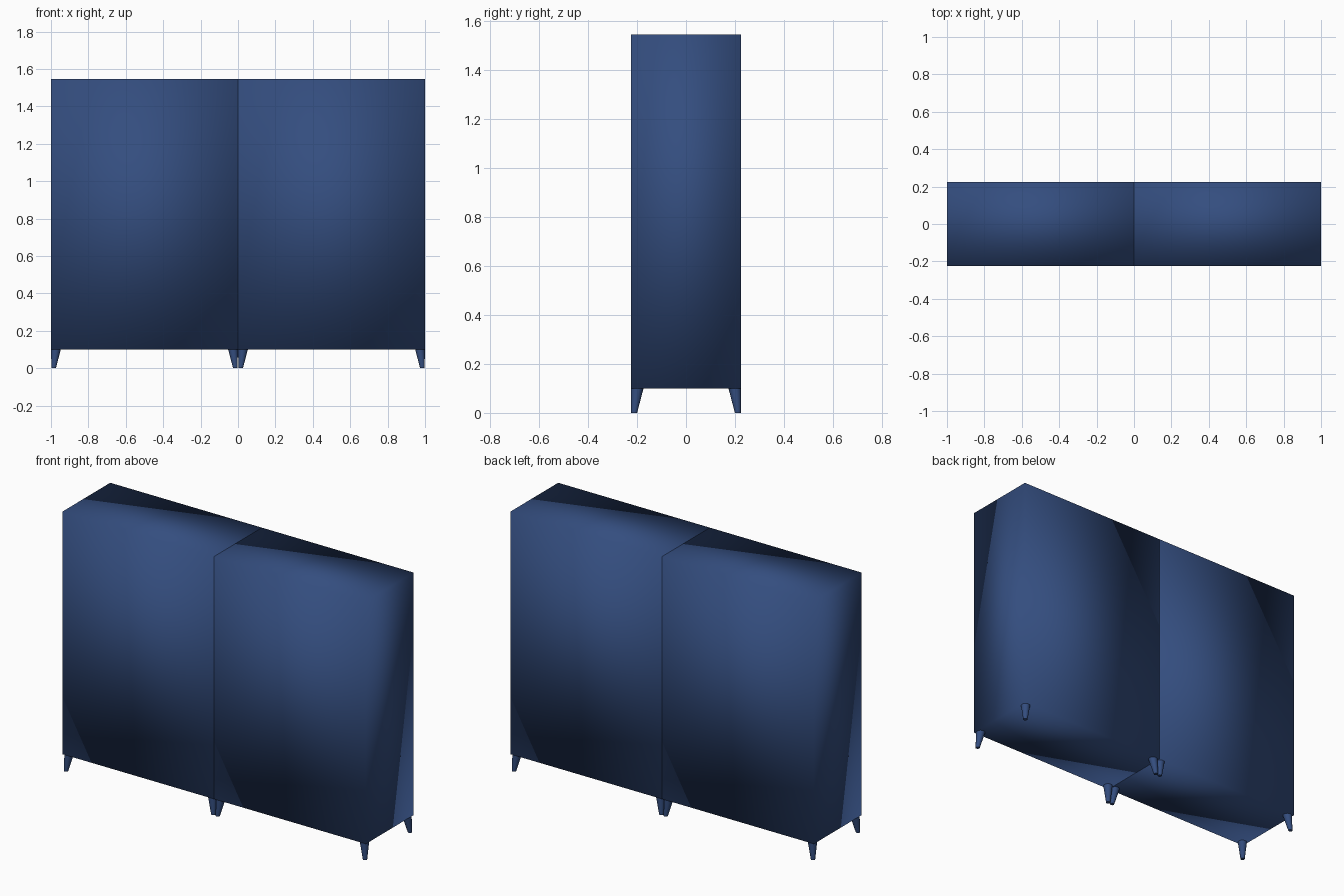
import bpy, bmesh
from mathutils import Vector, Matrix

if "Cube" in bpy.data.objects:
    bpy.data.objects.remove(bpy.data.objects["Cube"])

blue = bpy.data.materials.new("navy blue")
blue.diffuse_color = (0.034, 0.075, 0.212, 1)
blue.use_nodes = True
blue.node_tree.nodes["Principled BSDF"].inputs["Base Color"].default_value = blue.diffuse_color

BASE, TOP, HALF_DEPTH = 0.1, 1.545, 0.225


def make_object(name, bm):
    bmesh.ops.recalc_face_normals(bm, faces=bm.faces)
    for f in bm.faces:
        f.smooth = True
    mesh = bpy.data.meshes.new(name)
    bm.to_mesh(mesh)
    bm.free()
    mesh.materials.append(blue)
    obj = bpy.data.objects.new(name, mesh)
    bpy.context.collection.objects.link(obj)
    return obj


def cabinet(name, cx):
    # Soft-shaded closed box
    bm = bmesh.new()
    bmesh.ops.create_cube(bm, size=1, matrix=Matrix.Translation((cx, 0, (BASE + TOP) / 2))
                          @ Matrix.Diagonal((1, HALF_DEPTH * 2, TOP - BASE, 1)))
    make_object(name + "_cabinet_body", bm)
    # Tapered feet, slanting towards the outer corners
    for sx in (-1, 1):
        for sy in (-1, 1):
            bm = bmesh.new()
            rings = []
            for z, r, inset in ((0, 0.012, 0.0145), (BASE, 0.026, 0.0265)):
                c = Vector((cx + sx * (0.5 - inset), sy * (HALF_DEPTH - inset + 0.001), z))
                ring = bmesh.ops.create_circle(bm, segments=16, radius=r, cap_ends=True,
                                               matrix=Matrix.Translation(c))["verts"]
                rings.append(ring)
            for i in range(16):
                j = (i + 1) % 16
                bm.faces.new((rings[0][i], rings[0][j], rings[1][j], rings[1][i]))
            foot = make_object(name + "_foot", bm)
            bpy.ops.object.select_all(action='DESELECT')
            foot.select_set(True)
            bpy.context.view_layer.objects.active = foot
            bpy.ops.object.shade_smooth_by_angle(angle=0.7)


cabinet("left", -0.5)
cabinet("right", 0.5)
